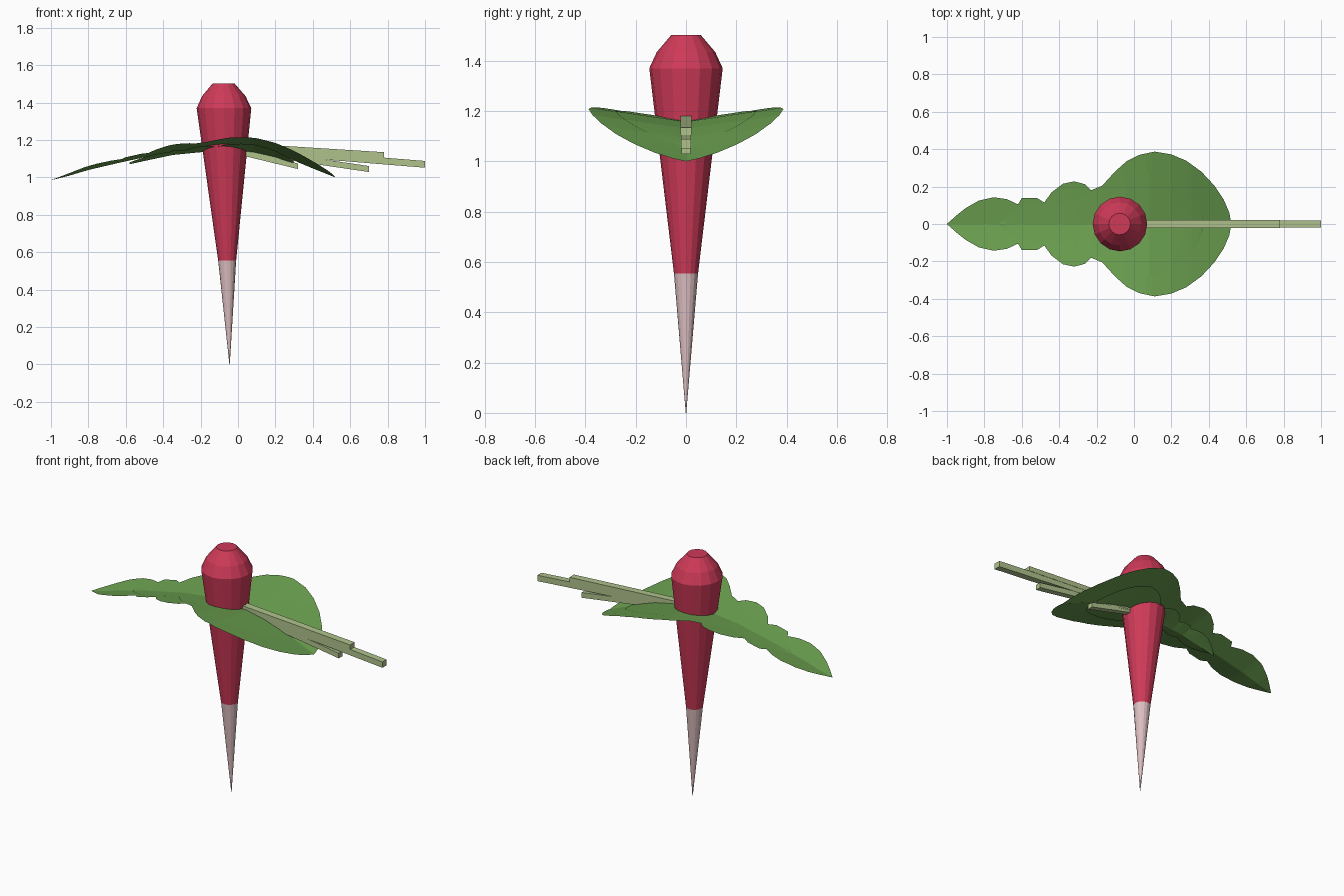
import bpy, bmesh, math
from mathutils import Vector

if "Cube" in bpy.data.objects:
    bpy.data.objects.remove(bpy.data.objects["Cube"])


def material(name, rgb):
    m = bpy.data.materials.new(name)
    m.diffuse_color = (*rgb, 1)
    m.use_nodes = True
    m.node_tree.nodes["Principled BSDF"].inputs["Base Color"].default_value = m.diffuse_color
    return m


RED = material("radish red", (0.62, 0.042, 0.098))
PINK = material("pale root pink", (0.72, 0.52, 0.53))
GREEN = material("leaf green", (0.147, 0.352, 0.08))
STEM = material("stem pale green", (0.43, 0.54, 0.26))


def make(name, bm, *mats):
    bmesh.ops.recalc_face_normals(bm, faces=bm.faces)
    me = bpy.data.meshes.new(name)
    bm.to_mesh(me)
    bm.free()
    for m in mats:
        me.materials.append(m)
    ob = bpy.data.objects.new(name, me)
    bpy.context.collection.objects.link(ob)
    return ob


def lerp_table(table, x):
    if x <= table[0][0]:
        return table[0][1]
    for (x0, v0), (x1, v1) in zip(table, table[1:]):
        if x <= x1:
            return v0 + (v1 - v0) * (x - x0) / (x1 - x0)
    return table[-1][1]


# Radish root: rings (centre x, z, radius), slightly leaning
SIDES = 16
RINGS = [(-0.045, 0.0, 0.001), (-0.058, 0.555, 0.048), (-0.075, 1.37, 0.146),
         (-0.076, 1.435, 0.116), (-0.077, 1.503, 0.058)]
bm = bmesh.new()
loops = []
for cx, z, r in RINGS:
    loops.append([bm.verts.new((cx + r * math.cos(2 * math.pi * i / SIDES),
                                r * math.sin(2 * math.pi * i / SIDES), z))
                  for i in range(SIDES)])
for k, (a, b) in enumerate(zip(loops, loops[1:])):
    for i in range(SIDES):
        j = (i + 1) % SIDES
        f = bm.faces.new((a[i], a[j], b[j], b[i]))
        f.material_index = 1 if k == 0 else 0
bm.faces.new(loops[-1])
bm.faces.new(loops[0]).material_index = 1
make("radish_root", bm, RED, PINK)

# Leaf outline (x, half width) and midrib height (x, z)
WIDTH = [(-1, 0), (-0.95, 0.045), (-0.9, 0.085), (-0.83, 0.125), (-0.75, 0.143),
         (-0.68, 0.133), (-0.62, 0.105), (-0.6, 0.138), (-0.52, 0.14), (-0.48, 0.115),
         (-0.44, 0.17), (-0.38, 0.215), (-0.32, 0.228), (-0.26, 0.212), (-0.23, 0.18),
         (-0.17, 0.205), (-0.1, 0.282), (-0.04, 0.335), (0.03, 0.37), (0.11, 0.387),
         (0.2, 0.372), (0.28, 0.338), (0.36, 0.28), (0.43, 0.205), (0.48, 0.13),
         (0.51, 0.06), (0.52, 0.0)]
RIB = [(-1, 0.985), (-0.9, 1.01), (-0.8, 1.04), (-0.65, 1.075), (-0.5, 1.108),
       (-0.35, 1.14), (-0.2, 1.155), (-0.05, 1.16), (0.08, 1.152), (0.2, 1.125),
       (0.3, 1.09), (0.4, 1.048), (0.52, 1.0)]
LIFT = 0.16


def leaf(name, scale, dz):
    """Lobed sheet, V-shaped across and arched along its length."""
    xs = sorted({round(-1 + 1.52 * i / 50, 4) for i in range(51)} | {p[0] for p in WIDTH})
    bm = bmesh.new()
    rows = []
    for x in xs:
        w = max(lerp_table(WIDTH, x), 0.001) * scale
        row = []
        for k in range(-5, 6):
            y = w * k / 5
            z = lerp_table(RIB, x * scale) + LIFT * abs(y) + dz * (1 - abs(k) / 5 * 0.5)
            row.append(bm.verts.new((x * scale, y, z)))
        rows.append(row)
    for a, b in zip(rows, rows[1:]):
        for k in range(10):
            bm.faces.new((a[k], b[k], b[k + 1], a[k + 1]))
    make(name, bm, GREEN)


leaf("large_leaf", 1.0, 0.0)
leaf("middle_leaf", 0.72, 0.005)
leaf("small_leaf", 0.58, -0.02)


# Stems: square bars lying along x
def stem(name, start, end, w, h):
    bm = bmesh.new()
    ends = []
    for x, z in (start, end):
        ends.append([bm.verts.new((x, sy * w / 2, z + sz * h / 2))
                     for sy, sz in ((-1, -1), (1, -1), (1, 1), (-1, 1))])
    a, b = ends
    for i in range(4):
        j = (i + 1) % 4
        bm.faces.new((a[i], a[j], b[j], b[i]))
    bm.faces.new(a)
    bm.faces.new(b)
    make(name, bm, STEM)


stem("long_stem", (-0.05, 1.155), (1.0, 1.07), 0.04, 0.036)
stem("upper_stem", (-0.05, 1.172), (0.78, 1.12), 0.044, 0.03)
stem("middle_stem", (-0.05, 1.155), (0.7, 1.045), 0.036, 0.032)
stem("short_stem", (-0.05, 1.15), (0.32, 1.06), 0.034, 0.03)
